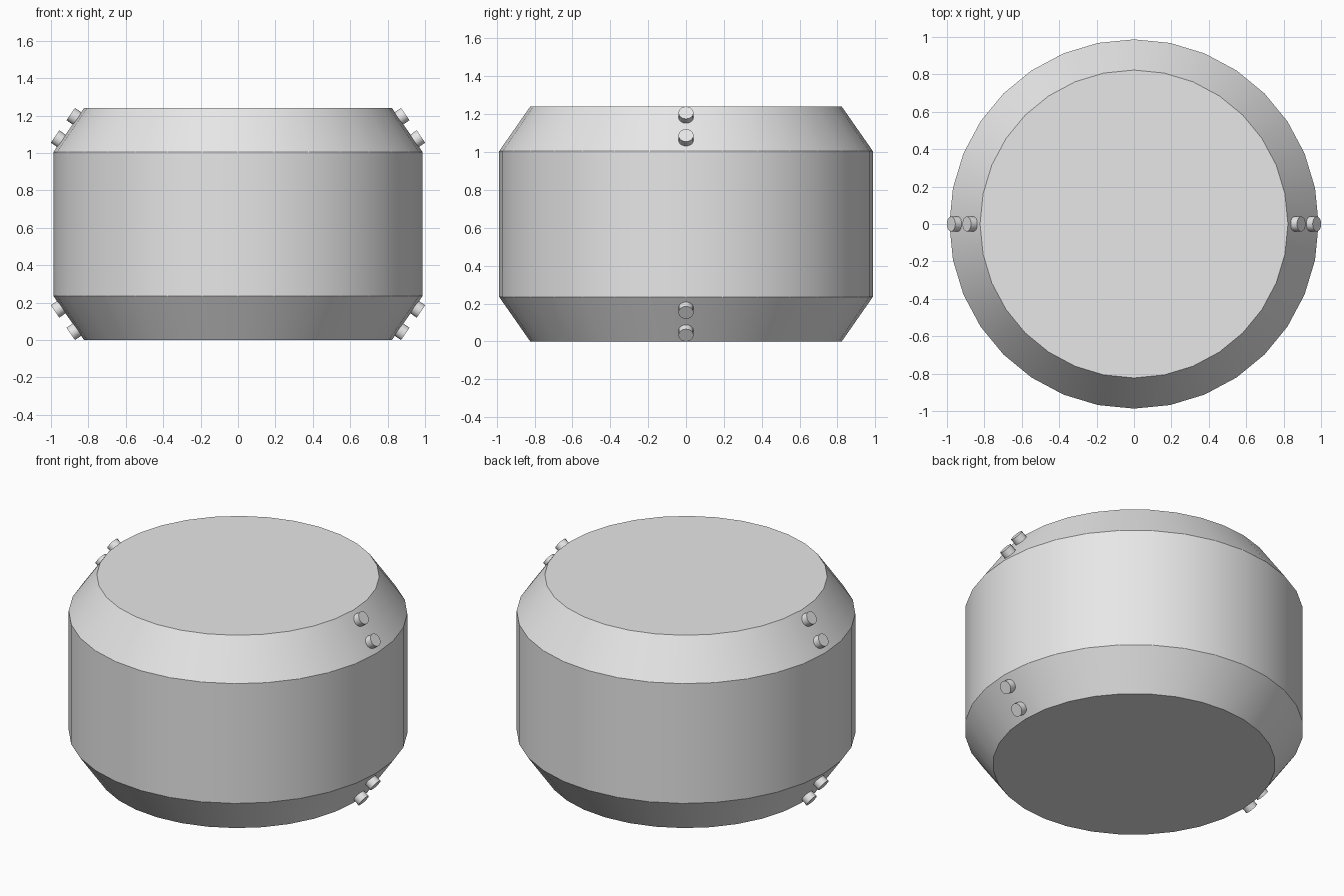
import bpy
import bmesh
from math import radians
from mathutils import Vector, Matrix

cube = bpy.data.objects.get("Cube")
if cube:
    bpy.data.objects.remove(cube, do_unlink=True)

SIDES = 32
HEIGHT = 1.24
RIM = 0.235              # height of each sloped rim
R_BODY, R_CAP = 0.987, 0.823

grey = bpy.data.materials.new("light_grey")
grey.use_nodes = True
grey.diffuse_color = (0.8, 0.8, 0.8, 1)
grey.node_tree.nodes["Principled BSDF"].inputs["Base Color"].default_value = (0.8, 0.8, 0.8, 1)


def finish(name, bm):
    """Turn a bmesh into a smooth shaded object with sharp creases."""
    bmesh.ops.recalc_face_normals(bm, faces=bm.faces)
    mesh = bpy.data.meshes.new(name)
    bm.to_mesh(mesh)
    bm.free()
    mesh.materials.append(grey)
    obj = bpy.data.objects.new(name, mesh)
    bpy.context.collection.objects.link(obj)
    bpy.ops.object.select_all(action="DESELECT")
    obj.select_set(True)
    bpy.context.view_layer.objects.active = obj
    bpy.ops.object.shade_smooth_by_angle(angle=radians(25))
    return obj


# Drum: a straight wall between two sloped rims, closed by flat caps
bm = bmesh.new()
profile = [(R_CAP, 0), (R_BODY, RIM), (R_BODY, HEIGHT - RIM), (R_CAP, HEIGHT)]
rings = []
for radius, z in profile:
    spin = [Matrix.Rotation(radians(360 * i / SIDES), 3, "Z") for i in range(SIDES)]
    rings.append([bm.verts.new(m @ Vector((radius, 0, z))) for m in spin])
for low, high in zip(rings, rings[1:]):
    for i in range(SIDES):
        j = (i + 1) % SIDES
        bm.faces.new((low[i], low[j], high[j], high[i]))
bm.faces.new(rings[0])
bm.faces.new(rings[-1])
finish("drum_body", bm)

# Studs: pairs standing square to the sloped rims, left and right, top and bottom
slope = R_BODY - R_CAP
for side_name, sx in (("left", 1), ("right", -1)):
    for rim_name, sz in (("upper", 1), ("lower", -1)):
        normal = Vector((sx * RIM, 0, sz * slope)).normalized()
        for place, drop in (("inner", 0.055), ("outer", 0.175)):
            x = R_CAP + slope * drop / RIM
            z = HEIGHT / 2 + sz * (HEIGHT / 2 - drop)
            base = Vector((sx * x, 0, z))
            turn = normal.to_track_quat("Z", "Y").to_matrix().to_4x4()
            bm = bmesh.new()
            bmesh.ops.create_cone(
                bm, cap_ends=True, segments=16, radius1=0.04, radius2=0.04,
                depth=0.06, matrix=Matrix.Translation(base + normal * 0.01) @ turn)
            finish(f"{rim_name}_{side_name}_{place}_stud", bm)
